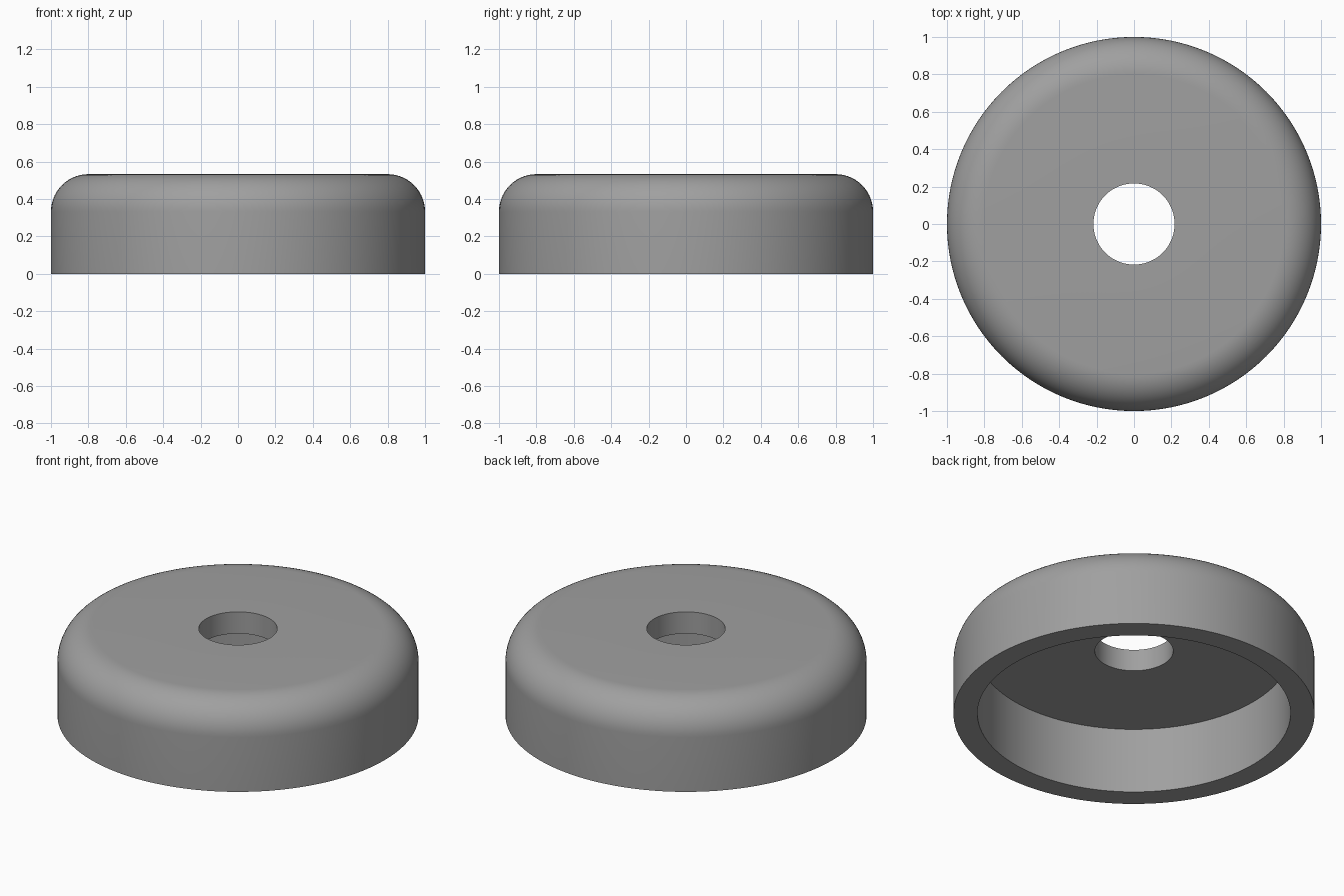
import bpy, bmesh, math

if "Cube" in bpy.data.objects:
    bpy.data.objects.remove(bpy.data.objects["Cube"])

SEGMENTS = 128
R, H, FILLET = 1.0, 0.533, 0.2        # outer radius, height, top rounding
R_IN, CEILING, R_HOLE = 0.867, 0.4, 0.217

# Half cross-section (radius, height): hole, recess, rim, outer wall
profile = [(R_HOLE, H), (R_HOLE, CEILING), (R_IN, CEILING), (R_IN, 0), (R, 0)]
# Rounded top edge
STEPS = 14
for i in range(STEPS + 1):
    a = math.pi / 2 * i / STEPS
    profile.append((R - FILLET + FILLET * math.cos(a), H - FILLET + FILLET * math.sin(a)))

# Revolve the closed section around z
bm = bmesh.new()
rings = []
for s in range(SEGMENTS):
    t = 2 * math.pi * s / SEGMENTS
    rings.append([bm.verts.new((r * math.cos(t), r * math.sin(t), z)) for r, z in profile])
n = len(profile)
for s in range(SEGMENTS):
    a, b = rings[s], rings[(s + 1) % SEGMENTS]
    for i in range(n):
        j = (i + 1) % n
        bm.faces.new((a[i], b[i], b[j], a[j]))
bmesh.ops.recalc_face_normals(bm, faces=bm.faces)
mesh = bpy.data.meshes.new("cup_body")
bm.to_mesh(mesh)
bm.free()

body = bpy.data.objects.new("cup_body", mesh)
bpy.context.collection.objects.link(body)

# Plain grey
grey = bpy.data.materials.new("grey")
grey.diffuse_color = (0.35, 0.35, 0.35, 1)
grey.use_nodes = True
grey.node_tree.nodes["Principled BSDF"].inputs["Base Color"].default_value = grey.diffuse_color
mesh.materials.append(grey)

# Smooth curved walls, sharp rims
bpy.context.view_layer.objects.active = body
body.select_set(True)
bpy.ops.object.shade_smooth_by_angle(angle=math.radians(30))
